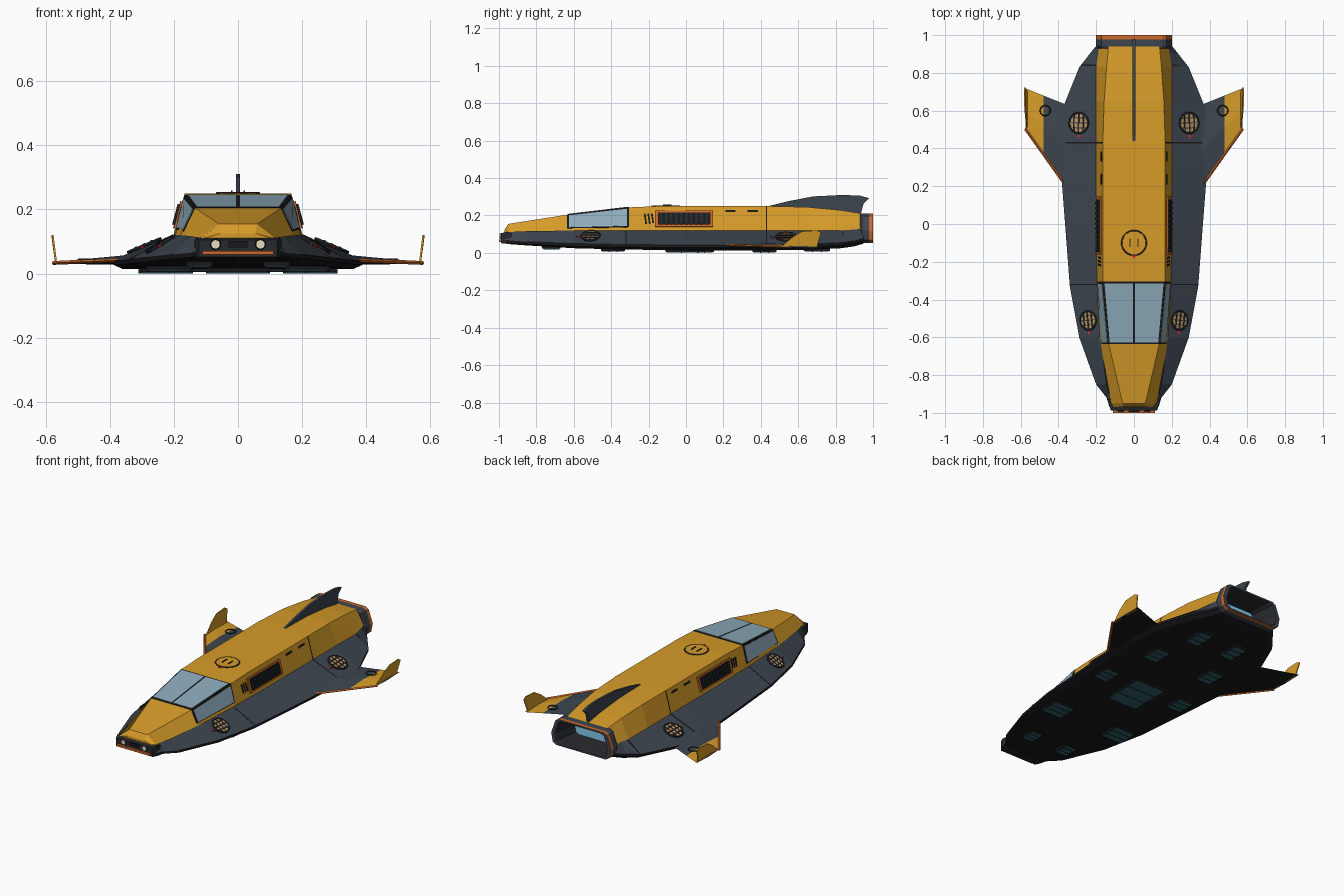
import bpy, bmesh
from mathutils import Vector, Matrix

if "Cube" in bpy.data.objects:
    bpy.data.objects.remove(bpy.data.objects["Cube"])

COLORS = dict(yellow=(.67, .33, .022), grey=(.047, .06, .078), black=(.01, .01, .012), dark=(.02, .023, .027),
              orange=(.6, .14, .025), glass=(.27, .41, .5), tan=(.5, .3, .13), teal=(.03, .12, .14),
              cream=(.8, .72, .5), glow=(.25, .6, .85), red=(.7, .02, .02))
MATS = {}
for n, c in COLORS.items():
    MATS[n] = bpy.data.materials.new(n)
    MATS[n].diffuse_color = (*c, 1)


def finish(name, bm, mats):
    bmesh.ops.recalc_face_normals(bm, faces=bm.faces)
    me = bpy.data.meshes.new(name)
    bm.to_mesh(me)
    bm.free()
    for m in mats:
        me.materials.append(MATS[m])
    ob = bpy.data.objects.new(name, me)
    bpy.context.collection.objects.link(ob)
    return ob


def loft(name, rings, mats, pick=lambda i, j: 0, closed=True, caps=(0, 0)):
    """Skin between rings of points; pick(ring, side) gives the material slot."""
    bm = bmesh.new()
    vs = [[bm.verts.new(p) for p in r] for r in rings]
    n = len(rings[0])
    for i in range(len(rings) - 1):
        for j in range(n if closed else n - 1):
            k = (j + 1) % n
            f = bm.faces.new((vs[i][j], vs[i][k], vs[i + 1][k], vs[i + 1][j]))
            f.material_index = pick(i, j)
    for ring, slot in zip((vs[0], vs[-1]), caps):
        if slot is not None:
            bm.faces.new(ring).material_index = slot
    return finish(name, bm, mats)


def prism(name, pts, vec, mat):
    pts = [Vector(p) for p in pts]
    return loft(name, [pts, [p + Vector(vec) for p in pts]], [mat])


def panel(name, pts, mat, thick=.004):
    """Thin plate lying on the hull, pushed outward and sunk slightly."""
    pts = [Vector(p) for p in pts]
    c = sum(pts, Vector()) / len(pts)
    n = (pts[1] - pts[0]).cross(pts[2] - pts[0]).normalized()
    if n.dot(c - Vector((0, c.y, .08))) < 0:
        n = -n
    return prism(name, [p - n * .004 for p in pts], n * (thick + .004), mat)


def frame_at(loc, normal):
    return Matrix.Translation(loc) @ Vector(normal).to_track_quat('Z', 'Y').to_matrix().to_4x4()


def disc(name, m, r, depth, mat):
    bm = bmesh.new()
    bmesh.ops.create_cone(bm, cap_ends=True, segments=28, radius1=r, radius2=r, depth=depth, matrix=m)
    return finish(name, bm, [mat])


def box(name, m, size, mat):
    bm = bmesh.new()
    bmesh.ops.create_cube(bm, size=1, matrix=m @ Matrix.Diagonal((*size, 1)))
    return finish(name, bm, [mat])


def ring(name, m, r, t, mat):
    bpy.ops.mesh.primitive_torus_add(major_radius=r, minor_radius=t, major_segments=28, minor_segments=6)
    ob = bpy.context.object
    ob.name, ob.matrix_world = name, m
    ob.data.materials.append(MATS[mat])


def interp(table, y):
    y = min(max(y, table[0][0]), table[-1][0])
    for a, b in zip(table, table[1:]):
        if y <= b[0]:
            t = (y - a[0]) / (b[0] - a[0])
            return [p + (q - p) * t for p, q in zip(a[1:], b[1:])]


# hull stations: y, half width, bottom z, edge z, deck half width, deck z
HULL = [(-.97, .13, .05, .07, .11, .11), (-.92, .145, .045, .065, .125, .113), (-.85, .2, .04, .06, .145, .116),
        (-.6, .29, .025, .05, .18, .12), (-.33, .34, .018, .045, .195, .12), (0, .365, .014, .042, .2, .12),
        (.3, .388, .014, .042, .2, .12), (.45, .39, .014, .042, .2, .12), (.62, .375, .016, .045, .2, .12),
        (.83, .29, .025, .055, .2, .12), (.9, .235, .035, .065, .19, .125), (.95, .195, .05, .08, .18, .13)]
# cabin stations: y, roof half width, roof z
CABIN = [(-.97, .055, .125), (-.95, .06, .155), (-.63, .135, .205), (-.31, .165, .243), (-.15, .165, .25),
         (.43, .165, .25), (.65, .158, .245), (.83, .145, .228), (.94, .135, .21)]


def slope(s, y, t):  # point on the grey hull slope
    w, zb, ze, wt, zt = interp(HULL, y)
    return Vector((s * (w + (wt - w) * t), y, ze + (zt - ze) * t))


def side(s, y, t):  # point on the yellow cabin side
    wt, zt = interp(HULL, y)[3:]
    tw, tz = interp(CABIN, y)
    return Vector((s * (wt + (tw - wt) * t), y, zt + (tz - zt) * t))


def patch(fn, s, y0, y1, t0, t1):
    return [fn(s, y0, t0), fn(s, y1, t0), fn(s, y1, t1), fn(s, y0, t1)]


# hull shell and cabin
rings = []
for y, w, zb, ze, wt, zt in HULL:
    half = [(wt, zt), (w, ze), (w, ze - .014), (w - .03, zb)]
    rings.append([(-x, y, z) for x, z in half] + [(x, y, z) for x, z in half[::-1]])
loft("hull", rings, ["grey", "black"], lambda i, j: int(1 <= j <= 5), False, (0, None))
rings = [[side(-1, y, -.08), side(-1, y, 1), side(1, y, 1), side(1, y, -.08)] for y, *_ in CABIN]
loft("cabin", rings, ["yellow"], closed=False, caps=(0, None))

# exhaust nozzle with a recessed glowing throat
half = [(.15, .21), (.172, .198), (.2, .12), (.19, .068), (.165, .052)]
outline = half + [(-x, z) for x, z in half[::-1]]
rings = [[(x * k, y, .13 + (z - .13) * k) for x, z in outline]
         for y, k in ((.93, .96), (.94, 1), (.978, 1), (1, 1), (1, .88), (.985, .83), (.86, .7))]
loft("exhaust_nozzle", rings, ["grey", "orange", "dark", "glow"], lambda i, j: (0, 0, 1, 0, 2, 2)[i], caps=(None, 3))

# nose bumper, lights and bar
loft("nose_bumper", [[(-w, y, z0), (w, y, z0), (w, y, z1), (-w, y, z1)] for y, w, z0, z1 in
     ((-.93, .135, .045, .105), (-.965, .13, .05, .112), (-.988, .122, .052, .105))], ["dark"])
box("nose_bar", Matrix.Translation((0, -.99, .065)), (.22, .02, .012), "orange")
box("nose_grille", Matrix.Translation((0, -.989, .091)), (.06, .01, .02), "black")
for s in (1, -1):
    m = frame_at((s * .07, -.989, .091), (0, -1, 0))
    disc("headlight", m, .013, .014, "cream")
    ring("headlight_rim", m, .014, .003, "black")

# tail fin
prism("tail_fin", [(-.007, y, z) for y, z in ((.42, .245), (.55, .277), (.68, .302), (.84, .31), (.93, .306),
      (.98, .293), (.95, .265), (.935, .21), (.6, .235))], (.014, 0, 0), "grey")

# roof hatch
up = frame_at((0, -.1, .251), (0, 0, 1))
ring("hatch_ring", up, .065, .004, "dark")
disc("hatch_lid", up, .062, .006, "yellow")
for s in (1, -1):
    box("hatch_handle", Matrix.Translation((s * .02, -.1, .256)), (.005, .045, .005), "dark")
prism("hatch_mark", [(-.013, -.165, .249), (.013, -.165, .249), (0, -.185, .249)], (0, 0, .004), "red")

for s in (1, -1):
    # windscreen and side glass over dark frames
    roof = lambda k, y, t: Vector((k * interp(CABIN, y)[0] * t, y, interp(CABIN, y)[1]))
    panel("windscreen_frame", patch(roof, s, -.636, -.304, 0, 1), "black", .002)
    panel("windscreen", patch(roof, s, -.626, -.314, .03, .95), "glass", .004)
    panel("side_window_frame", patch(side, s, -.636, -.304, .14, 1), "black", .002)
    panel("side_window", patch(side, s, -.626, -.314, .19, .94), "glass", .004)

    # side intake with slats
    panel("intake_frame", patch(side, s, -.165, .145, .15, .8), "orange", .008)
    panel("intake_recess", patch(side, s, -.15, .13, .22, .73), "black", .009)
    for i in range(10):
        y = -.14 + i * .027
        panel("intake_slat", patch(side, s, y, y + .014, .23, .72), "dark", .014)
    for i in range(3):
        y = -.225 + i * .019
        panel("side_slit", [side(s, y, .7), side(s, y + .009, .7), side(s, y + .016, .3), side(s, y + .007, .3)],
              "black", .003)
    for y in (.21, .33):
        panel("roof_slot", patch(side, s, y, y + .055, .75, .83), "black", .003)

    # panel seams
    for y in (-.32, .43, .84):
        panel("hull_seam", patch(slope, s, y - .003, y + .003, .02, .98), "black", .001)
    panel("cabin_seam", patch(side, s, .427, .433, 0, 1), "black", .001)

    # round thrusters on the slope
    for x, y, r in ((.24, -.51, .048), (.29, .535, .053)):
        w, zb, ze, wt, zt = interp(HULL, y)
        p = slope(s, y, (w - x) / (w - wt))
        a, b = slope(s, y, 1) - slope(s, y, 0), slope(s, y + .02, .5) - slope(s, y - .02, .5)
        n = a.cross(b)
        m = frame_at(p, n if n.z > 0 else -n)
        disc("thruster", m, r, .016, "tan")
        ring("thruster_rim", m @ Matrix.Translation((0, 0, .005)), r, .006, "dark")
        for k in (-.5, 0, .5):
            d = 2 * r * (1 - k * k) ** .5
            box("thruster_bar", m @ Matrix.Translation((0, k * r, .009)), (d, .007, .006), "dark")
            box("thruster_bar", m @ Matrix.Translation((k * r, 0, .008)), (.004, d, .005), "dark")
        q = slope(s, y - r - .02, .5)
        panel("thruster_mark", [q + Vector((-.01, .008, 0)), q + Vector((.01, .008, 0)), q - Vector((0, .01, 0))],
              "red", .004)

    # wing: section (x, leading y, trailing y, z, half thickness)
    rings = []
    for x, le, te, z, t in ((.33, .16, .62, .043, .016), (.48, .37, .68, .037, .008), (.575, .503, .718, .033, .004)):
        mid = le + (te - le) * .45
        rings.append([(s * x, le, z), (s * x, mid, z + t), (s * x, te, z), (s * x, mid, z - t)])
    loft("wing", rings, ["grey", "yellow", "black"], lambda i, j: 2 if j > 1 else i)
    loft("wing_leading_edge", [[(s * x + s * dx, y + dy, z + dz) for dx, dy, dz in
         ((.004, -.006, 0), (0, 0, .006), (-.004, .008, 0), (0, 0, -.006))]
         for x, y, z in ((.36, .2, .042), (.577, .505, .033))], ["orange"])
    prism("winglet", [(s * x, y, z) for x, y, z in ((.564, .505, .03), (.571, .57, .085), (.575, .62, .115),
          (.576, .7, .12), (.575, .722, .108), (.57, .71, .07), (.564, .7, .03))], (s * .006, 0, 0), "yellow")
    ring("wing_roundel", frame_at((s * .47, .6, .044), (0, 0, 1)), .027, .003, "black")

# lift pads underneath: x, y, width, length
PADS = [(0, .02, .2, .26)]
for x, y, w, l in ((.12, -.72, .08, .1), (.215, -.39, .14, .13), (.26, .08, .1, .12), (.19, .42, .1, .13),
                   (.12, .7, .09, .14)):
    PADS += [(x, y, w, l), (-x, y, w, l)]
for x, y, w, l in PADS:
    zb = interp(HULL, y)[1]
    box("pad_frame", Matrix.Translation((x, y, zb - .001)), (w, l, .018), "black")
    box("lift_pad", Matrix.Translation((x, y, zb - .002)), (w - .014, l - .014, .022), "teal")
    for k in (-1, 1):
        box("pad_rib", Matrix.Translation((x, y + k * l / 6, zb - .002)), (w, .005, .024), "black")

for m in bpy.data.materials:
    if m.users and not m.is_grease_pencil:
        m.use_nodes = True
        m.node_tree.nodes["Principled BSDF"].inputs["Base Color"].default_value = m.diffuse_color
